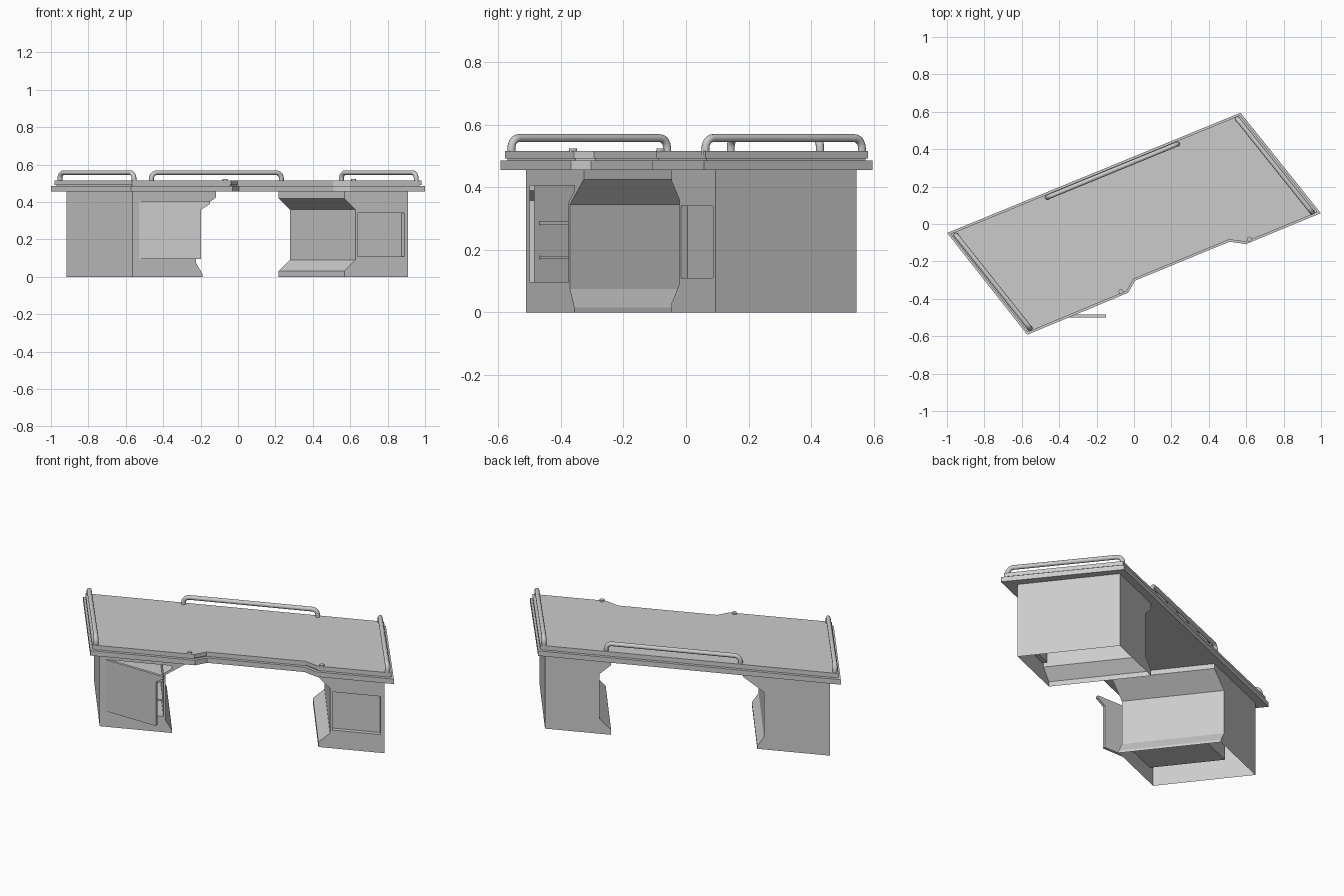
import bpy, bmesh
from math import sin, cos, pi
from mathutils import Vector

if "Cube" in bpy.data.objects:
    bpy.data.objects.remove(bpy.data.objects["Cube"])

U = Vector((0.924, 0.381, 0))     # along the desk
V = Vector((-0.615, 0.788, 0))    # from front to back (skewed plan)
DEPTH = 0.571


def add_mesh(name, bm):
    bmesh.ops.recalc_face_normals(bm, faces=bm.faces)
    me = bpy.data.meshes.new(name)
    bm.to_mesh(me)
    bm.free()
    ob = bpy.data.objects.new(name, me)
    bpy.context.collection.objects.link(ob)
    return ob


def prism(name, pts, vec):
    bm = bmesh.new()
    f = bm.faces.new([bm.verts.new(p) for p in pts])
    ext = bmesh.ops.extrude_face_region(bm, geom=[f], use_keep_orig=True)
    bmesh.ops.translate(bm, vec=vec, verts=[g for g in ext["geom"] if isinstance(g, bmesh.types.BMVert)])
    return add_mesh(name, bm)


def inset(pts, d):
    out = []
    for i, p in enumerate(pts):
        p, a, b = Vector(p), Vector(pts[i - 1]), Vector(pts[(i + 1) % len(pts)])
        e1, e2 = (p - a).normalized(), (b - p).normalized()
        n1, n2 = Vector((-e1.y, e1.x)), Vector((-e2.y, e2.x))
        out.append(tuple(p + (n1 + n2) * d / (1 + n1.dot(n2))))
    return out


# Desktop: lower board, shadow gap, upper board
outline = [(-.571, -.592), (-.03, -.367), (.005, -.303), (.51, -.095),
           (.6, -.107), (.999, .058), (.57, .595), (-.999, -.048)]
for name, d, z0, z1 in (("desktop_lower_board", 0, .455, .485),
                        ("desktop_gap", .018, .485, .492),
                        ("desktop_upper_board", .011, .492, .515)):
    prism(name, [(x, y, z0) for x, y in inset(outline, d)], (0, 0, z1 - z0))


# Pedestal: open-bottomed shell with a recess in its front
def pedestal(name, origin, side, profile, opening, recess):
    bm = bmesh.new()
    o = Vector(origin)

    def ring(pts, depth):
        return [bm.verts.new(o + U * side * u + V * depth + Vector((0, 0, z))) for u, z in pts]

    def bridge(a, b, skip=()):
        n = len(a)
        for i in range(n):
            if i not in skip:
                bm.faces.new((a[i], a[(i + 1) % n], b[(i + 1) % n], b[i]))

    front, back = ring(profile, 0), ring(profile, DEPTH)
    hole, inner = ring(opening, 0), ring(opening, recess)
    bridge(front, back, skip=(0,))
    bridge(front, hole)
    bridge(hole, inner)
    bm.faces.new(back)
    bm.faces.new(inner)
    return add_mesh(name, bm)


LEFT = (-.565, -.511, 0)
pedestal("left_pedestal", LEFT, 1,
         [(0, 0), (.406, 0), (.406, .015), (.368, .075), (.368, .345), (.484, .425), (.484, .455), (0, .455)],
         [(.038, .095), (.30, .095), (.34, .095), (.357, .095), (.357, .352), (.406, .388), (.406, .405), (.038, .405)],
         .42)
pedestal("right_pedestal", (.91, .095, 0), -1,
         [(0, 0), (.37, 0), (.37, .03), (.305, .09), (.305, .36), (.37, .42), (.37, .455), (0, .455)],
         [(.022, .11), (.2, .11), (.25, .11), (.292, .11), (.292, .34), (.25, .34), (.2, .34), (.022, .34)],
         .027)

# Shelves in the left pedestal
for i, z in enumerate((.17, .28)):
    base = Vector(LEFT) + Vector((0, 0, z))
    corners = [base + U * u + V * v for u, v in ((.039, .035), (.356, .035), (.356, .419), (.039, .419))]
    prism(f"shelf_{i + 1}", corners, (0, 0, .01))

# Open cabinet door
prism("open_door", [(x, -.5, z) for x, z in ((-.53, .095), (-.198, .095), (-.198, .358),
                                             (-.15, .39), (-.15, .405), (-.53, .405))], (0, .016, 0))


# Tubular rails with rounded corners
def rail(name, a, b, top=.557, r=.032):
    a, b = Vector((*a, 0)), Vector((*b, 0))
    d, up = (b - a).normalized(), Vector((0, 0, 1))
    angles = [i * pi / 2 / 5 for i in range(6)]
    arc = [(r - r * cos(t), top - r + r * sin(t)) for t in angles]
    pts = [a + up * .505] + [a + d * s + up * z for s, z in arc]
    pts += [b - d * s + up * z for s, z in reversed(arc)] + [b + up * .505]
    cu = bpy.data.curves.new(name, "CURVE")
    cu.dimensions = "3D"
    cu.bevel_depth, cu.bevel_resolution = .013, 3
    sp = cu.splines.new("POLY")
    sp.points.add(len(pts) - 1)
    for q, p in zip(sp.points, pts):
        q.co = (*p, 1)
    sp.use_smooth = True
    bpy.context.collection.objects.link(bpy.data.objects.new(name, cu))


rail("left_rail", (-.952, -.06), (-.556, -.558))
rail("right_rail", (.553, .562), (.953, .062))
rail("back_rail", (-.463, .143), (.232, .428))

# Small buttons near the front edge
for name, x, y in (("left_button", -.07, -.361), ("right_button", .617, -.081)):
    bpy.ops.mesh.primitive_cylinder_add(vertices=16, radius=.013, depth=.012, location=(x, y, .518))
    bpy.context.object.name = name
    bpy.ops.object.shade_smooth_by_angle()
